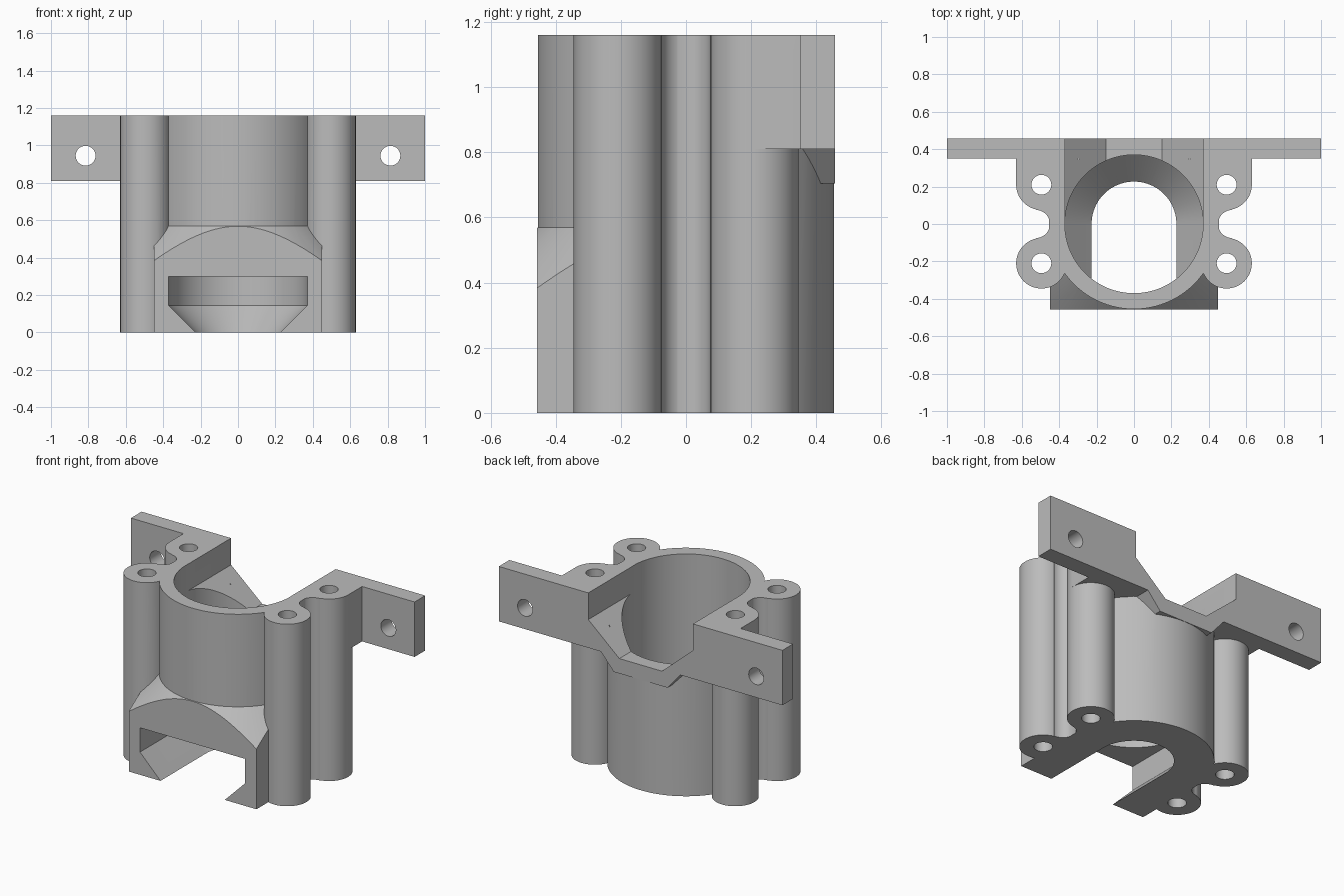
import bpy, bmesh, math

old = bpy.data.objects.get("Cube")
if old:
    bpy.data.objects.remove(old, do_unlink=True)

grey = bpy.data.materials.new("plain grey")
grey.use_nodes = True
COLOUR = (0.5, 0.5, 0.5, 1)
grey.diffuse_color = COLOUR
grey.node_tree.nodes["Principled BSDF"].inputs["Base Color"].default_value = COLOUR

TOP, OUTER, BORE, BACK = 1.16, 0.455, 0.37, 0.457
FLANGE_Z = 0.81
BOSS_X, BOSS_Y, BOSS_R = 0.495, 0.21, 0.135


def loft(name, rings):
    """Closed solid through rings of equal point count."""
    bm = bmesh.new()
    rows = [[bm.verts.new(p) for p in ring] for ring in rings]
    n = len(rows[0])
    for a, b in zip(rows, rows[1:]):
        for i in range(n):
            j = (i + 1) % n
            bm.faces.new((a[i], a[j], b[j], b[i]))
    bm.faces.new(rows[0][::-1])
    bm.faces.new(rows[-1])
    bmesh.ops.recalc_face_normals(bm, faces=bm.faces)
    mesh = bpy.data.meshes.new(name)
    bm.to_mesh(mesh)
    bm.free()
    mesh.materials.append(grey)
    obj = bpy.data.objects.new(name, mesh)
    bpy.context.collection.objects.link(obj)
    return obj


def circle(x, y, r, n=64):
    return [(x + r * math.cos(2 * math.pi * i / n),
             y + r * math.sin(2 * math.pi * i / n)) for i in range(n)]


def upright(name, pts, z0, z1):
    return loft(name, [[(x, y, z) for x, y in pts] for z in (z0, z1)])


def along_y(name, pts, y0, y1):
    return loft(name, [[(x, y, z) for x, z in pts] for y in (y0, y1)])


def box(x0, x1, y0, y1):
    return [(x0, y0), (x1, y0), (x1, y1), (x0, y1)]


def combine(target, other, operation):
    mod = target.modifiers.new("combine", 'BOOLEAN')
    mod.operation = operation
    mod.solver = 'EXACT'
    mod.object = other
    bpy.context.view_layer.objects.active = target
    bpy.ops.object.modifier_apply(modifier=mod.name)
    bpy.data.objects.remove(other, do_unlink=True)


# Round barrel with a web on each side, scooped between the screw bosses
body = upright("mount_body", circle(0, 0, OUTER, 96), 0, TOP)
web = upright("web", box(-0.525, 0.525, -BOSS_Y, BOSS_Y), 0, TOP)
for s in (-1, 1):
    combine(web, upright("scoop", circle(s * 0.525, 0, 0.075), -0.1, 1.3), 'DIFFERENCE')
combine(body, web, 'UNION')

# Four screw bosses
for sx in (-1, 1):
    for sy in (-1, 1):
        combine(body, upright("boss", circle(sx * BOSS_X, sy * BOSS_Y, BOSS_R), 0, TOP), 'UNION')

# Square front foot with a conical shoulder
foot = upright("front_foot", box(-0.45, 0.45, -BACK, 0), 0, 0.7)
shoulder = loft("shoulder", [[(x, y, z) for x, y in circle(0, 0, OUTER + 0.57 - z, 96)]
                             for z in (-0.1, 0.65)])
combine(foot, shoulder, 'INTERSECT')
combine(body, foot, 'UNION')

# Rear flange with hanging centre lip, and the blocks joining it to the bosses
half = [(0.19, 0.705), (0.28, FLANGE_Z), (1, FLANGE_Z), (1, TOP)]
flange = along_y("rear_flange", half + [(-x, z) for x, z in reversed(half)], 0.35, BACK)
for s in (-1, 1):
    joint = upright("joint", box(s * 0.3, s * (BOSS_X + BOSS_R), BOSS_Y, 0.4), FLANGE_Z, TOP)
    combine(flange, joint, 'UNION')
combine(body, flange, 'UNION')

# Low front channel, tapered at the floor
arc = [(math.cos(math.pi * i / 48), math.sin(math.pi * i / 48)) for i in range(49)]
rings = []
for z, r in ((-0.05, 0.177), (0.145, 0.371), (0.3, 0.371)):
    u = [(r * c, r * s, z) for c, s in arc]
    rings.append(u + [(-r, -1, z), (r, -1, z)])
combine(body, loft("channel", rings), 'DIFFERENCE')

# Main bore
combine(body, upright("bore", circle(0, 0, BORE, 96), 0.25, 1.3), 'DIFFERENCE')

# Rear opening with sloping sides
half = [(0.15, 0.8), (0.369, 0.99), (0.369, 1.3)]
combine(body, along_y("opening", half + [(-x, z) for x, z in reversed(half)], 0, 1), 'DIFFERENCE')

# Screw holes through bosses and flange
for sx in (-1, 1):
    for sy in (-1, 1):
        combine(body, upright("hole", circle(sx * BOSS_X, sy * BOSS_Y, 0.053, 32), -0.1, 1.3), 'DIFFERENCE')
    combine(body, along_y("hole", circle(sx * 0.815, 0.945, 0.053, 32), 0.2, 0.6), 'DIFFERENCE')

bpy.ops.object.select_all(action='DESELECT')
body.select_set(True)
bpy.context.view_layer.objects.active = body
bpy.ops.object.shade_smooth_by_angle(angle=math.radians(25))
